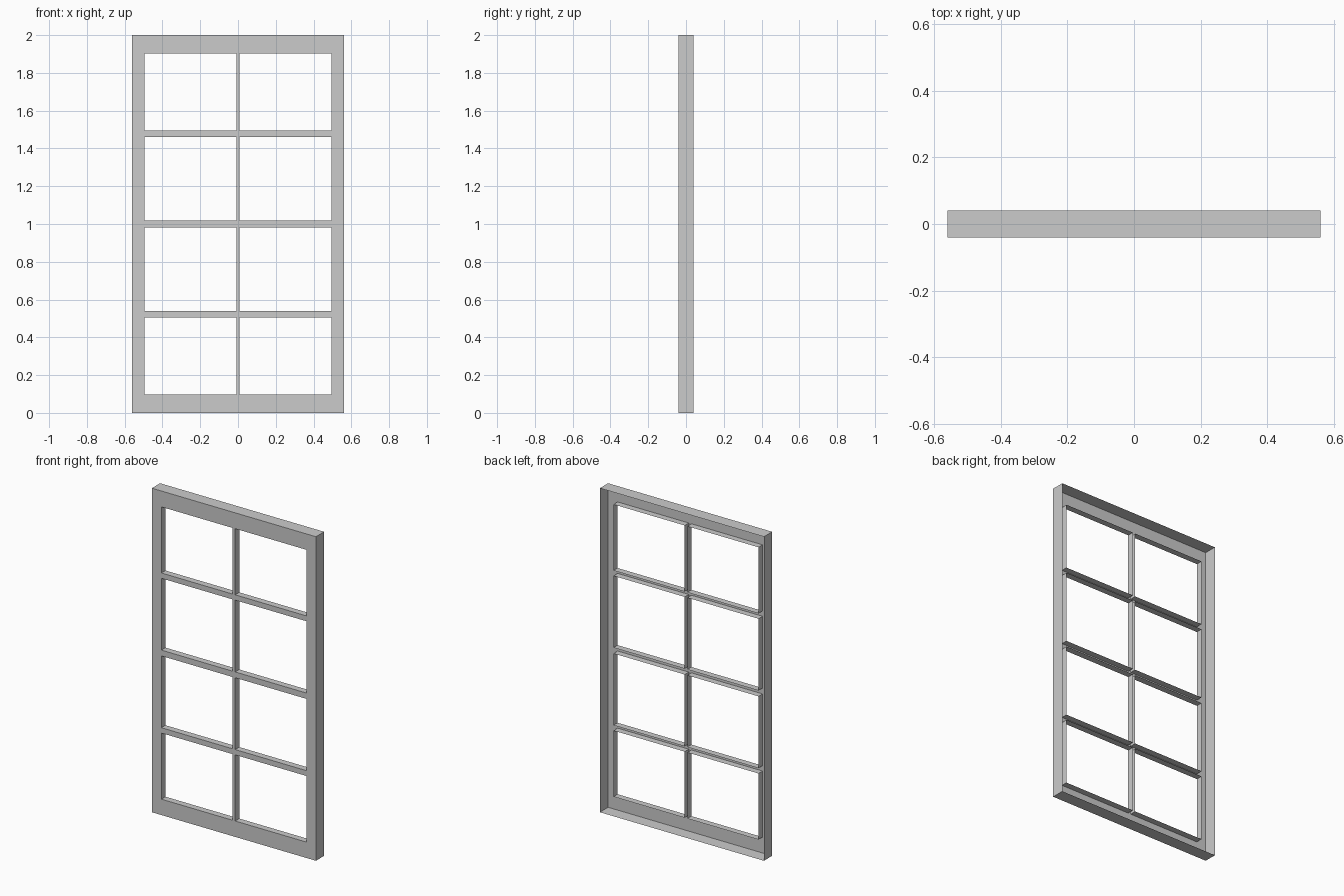
import bpy, bmesh
from mathutils import Vector

if "Cube" in bpy.data.objects:
    bpy.data.objects.remove(bpy.data.objects["Cube"])

FRONT, BACK, REVEAL = -0.04, 0.04, 0.0      # y of front face, rim back edge, pane reveal back edge
XS = [-0.56, -0.495, -0.009, 0.009, 0.495, 0.56]
ZS = [0.0, 0.098, 0.506, 0.539, 0.982, 1.018, 1.461, 1.494, 1.902, 2.0]


def make_object(name, bm):
    mesh = bpy.data.meshes.new(name)
    bm.to_mesh(mesh)
    bm.free()
    obj = bpy.data.objects.new(name, mesh)
    bpy.context.collection.objects.link(obj)
    return obj


def extend_back(bm, edges, y):
    """Turn border edges into thin walls running back to y."""
    result = bmesh.ops.extrude_edge_only(bm, edges=edges)
    for item in result["geom"]:
        if isinstance(item, bmesh.types.BMVert):
            item.co.y = y


# Front sheet: grid of stiles, rails and glazing bars, leaving out the panes
bm = bmesh.new()
grid = [[bm.verts.new((x, FRONT, z)) for z in ZS] for x in XS]
for i in range(len(XS) - 1):
    for k in range(len(ZS) - 1):
        if i % 2 and k % 2:
            continue
        bm.faces.new((grid[i][k], grid[i + 1][k], grid[i + 1][k + 1], grid[i][k + 1]))

# Sort the border edges into outer rim and pane openings
outer, panes = [], []
for e in bm.edges:
    if e.is_boundary:
        mid = (e.verts[0].co + e.verts[1].co) / 2
        on_rim = abs(mid.x) > 0.55 or mid.z < 0.01 or mid.z > 1.99
        (outer if on_rim else panes).append(e)

# Full-depth outer rim and half-depth pane reveals; the back stays open
extend_back(bm, outer, BACK)
extend_back(bm, panes, REVEAL)

# Keep all normals consistent with the front face
bmesh.ops.recalc_face_normals(bm, faces=bm.faces[:])
front = next(f for f in bm.faces if all(abs(v.co.y - FRONT) < 1e-5 for v in f.verts))
if front.normal.dot(Vector((0, -1, 0))) < 0:
    bmesh.ops.reverse_faces(bm, faces=bm.faces[:])

# Merge the flat front strips
bmesh.ops.dissolve_limit(bm, angle_limit=0.01, verts=bm.verts[:], edges=[
    e for e in bm.edges if not all(abs(v.co.y - FRONT) < 1e-5 for v in e.verts)])
make_object("window_frame", bm)
